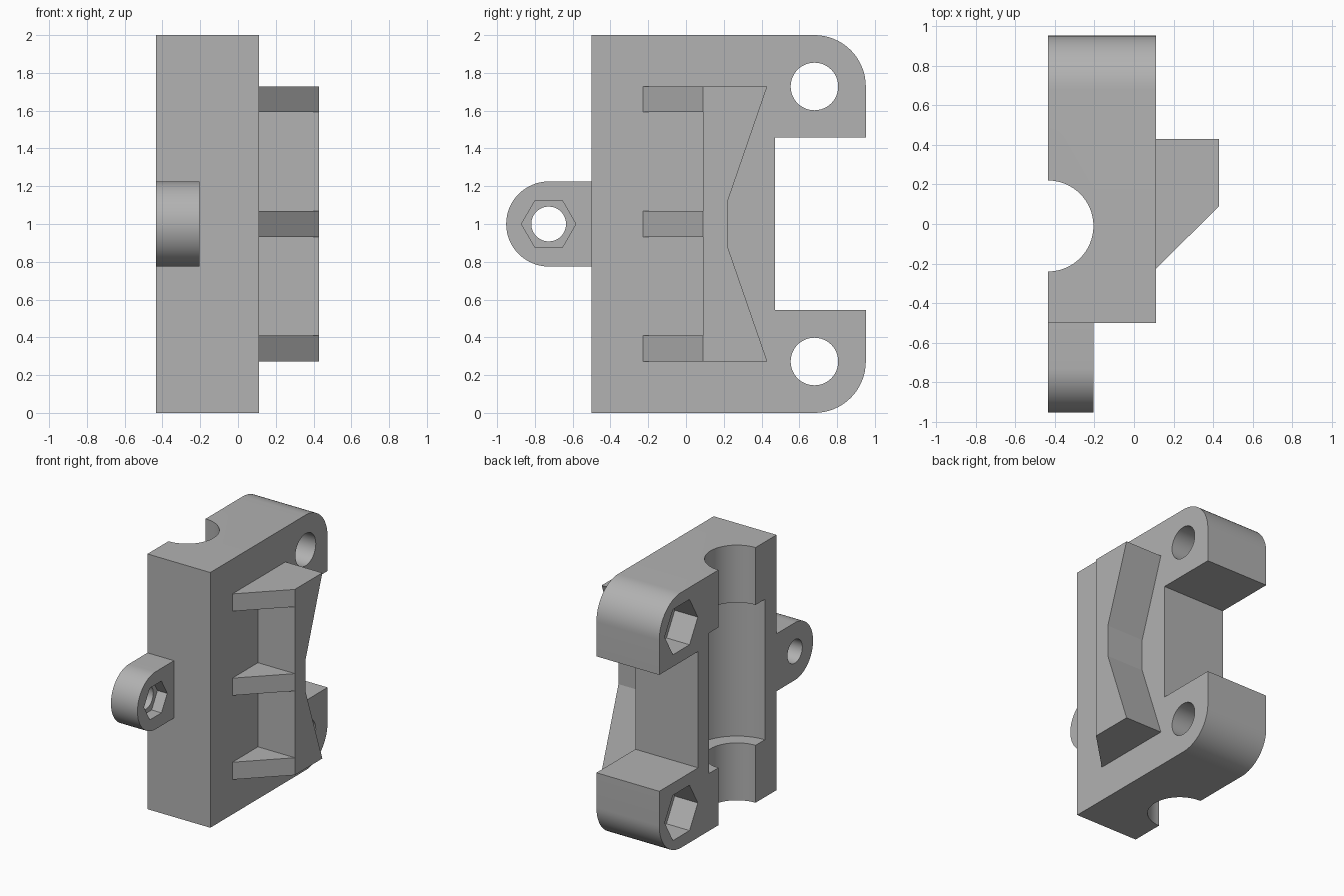
import bpy, bmesh, math
from mathutils import Vector

if "Cube" in bpy.data.objects:
    bpy.data.objects.remove(bpy.data.objects["Cube"], do_unlink=True)

grey = bpy.data.materials.new("plain grey")
grey.use_nodes = True
grey.diffuse_color = (0.445, 0.445, 0.445, 1)
grey.node_tree.nodes["Principled BSDF"].inputs["Base Color"].default_value = grey.diffuse_color

BACK, FACE, TIP = -0.435, 0.11, 0.43   # main x levels
LUG_FACE = -0.205


def prism(name, outline, axis, low, high):
    """Extrude an outline along x (points are y, z) or along z (points are x, y)."""
    bm = bmesh.new()
    place = (lambda a, b: (low, a, b)) if axis == "x" else (lambda a, b: (a, b, low))
    face = bm.faces.new([bm.verts.new(place(a, b)) for a, b in outline])
    grown = bmesh.ops.extrude_face_region(bm, geom=[face])["geom"]
    shift = Vector((high - low, 0, 0)) if axis == "x" else Vector((0, 0, high - low))
    bmesh.ops.translate(bm, vec=shift, verts=[v for v in grown if isinstance(v, bmesh.types.BMVert)])
    bmesh.ops.recalc_face_normals(bm, faces=bm.faces)
    mesh = bpy.data.meshes.new(name)
    bm.to_mesh(mesh)
    bm.free()
    mesh.materials.append(grey)
    obj = bpy.data.objects.new(name, mesh)
    bpy.context.collection.objects.link(obj)
    return obj


def arc(cx, cy, r, start, end, steps):
    angles = [math.radians(start + (end - start) * i / steps) for i in range(steps + 1)]
    return [(cx + r * math.cos(a), cy + r * math.sin(a)) for a in angles]


def ring(cx, cy, r, sides):
    return arc(cx, cy, r, 0, 360, sides)[:-1]


def select(obj):
    bpy.ops.object.select_all(action="DESELECT")
    obj.select_set(True)
    bpy.context.view_layer.objects.active = obj


def cut(obj, cutters):
    for cutter in cutters:
        cutter.hide_render = True
        mod = obj.modifiers.new("cut", "BOOLEAN")
        mod.operation, mod.solver, mod.object = "DIFFERENCE", "EXACT", cutter
        select(obj)
        bpy.ops.object.modifier_apply(modifier=mod.name)
        bpy.data.objects.remove(cutter, do_unlink=True)


def smooth(obj):
    select(obj)
    bpy.ops.object.shade_smooth_by_angle(angle=math.radians(25))


# Main block with two rounded ears
ear_y, ear_z, ear_r = 0.68, (0.272, 1.728), 0.272
outline = [(-0.5, 0)] + arc(ear_y, ear_z[0], ear_r, -90, 0, 16)
outline += [(0.952, 0.545), (0.47, 0.545), (0.47, 1.457), (0.952, 1.457)]
outline += arc(ear_y, ear_z[1], ear_r, 0, 90, 16) + [(-0.5, 2)]
block = prism("main_block", outline, "x", BACK, FACE)

# Shaft channel with a wider bearing seat in the middle
cutters = [prism("channel_cutter", ring(BACK, -0.01, 0.23, 64), "z", -0.1, 2.1),
           prism("seat_cutter", ring(BACK, -0.01, 0.345, 64), "z", 0.45, 1.55)]

# Bolt holes and hexagonal nut pockets in the ears
for z in ear_z:
    cutters.append(prism("hole_cutter", ring(ear_y, z, 0.126, 48), "x", -0.6, 0.3))
    cutters.append(prism("nut_cutter", ring(ear_y, z, 0.205, 6), "x", -0.6, BACK + 0.2))
cut(block, cutters)
smooth(block)

# Front lug with a bolt hole and nut pocket
lug_y, lug_r = -0.727, 0.225
lug = prism("front_lug", arc(lug_y, 1, lug_r, 90, 270, 32) + [(-0.5, 1 - lug_r), (-0.5, 1 + lug_r)],
            "x", BACK, LUG_FACE)
cut(lug, [prism("lug_hole_cutter", ring(lug_y, 1, 0.092, 48), "x", -0.6, 0),
          prism("lug_nut_cutter", ring(lug_y, 1, 0.144, 6), "x", LUG_FACE - 0.085, 0)])
smooth(lug)

# Side wall with a tapered back edge
prism("side_wall", [(0.09, 0.273), (0.43, 0.273), (0.222, 0.875),
                    (0.222, 1.125), (0.43, 1.728), (0.09, 1.728)], "x", FACE, TIP)

# Three triangular ribs bracing the wall
for name, low in (("lower_rib", 0.273), ("middle_rib", 0.932), ("upper_rib", 1.592)):
    prism(name, [(FACE, -0.227), (TIP, 0.09), (FACE, 0.09)], "z", low, low + 0.136)
